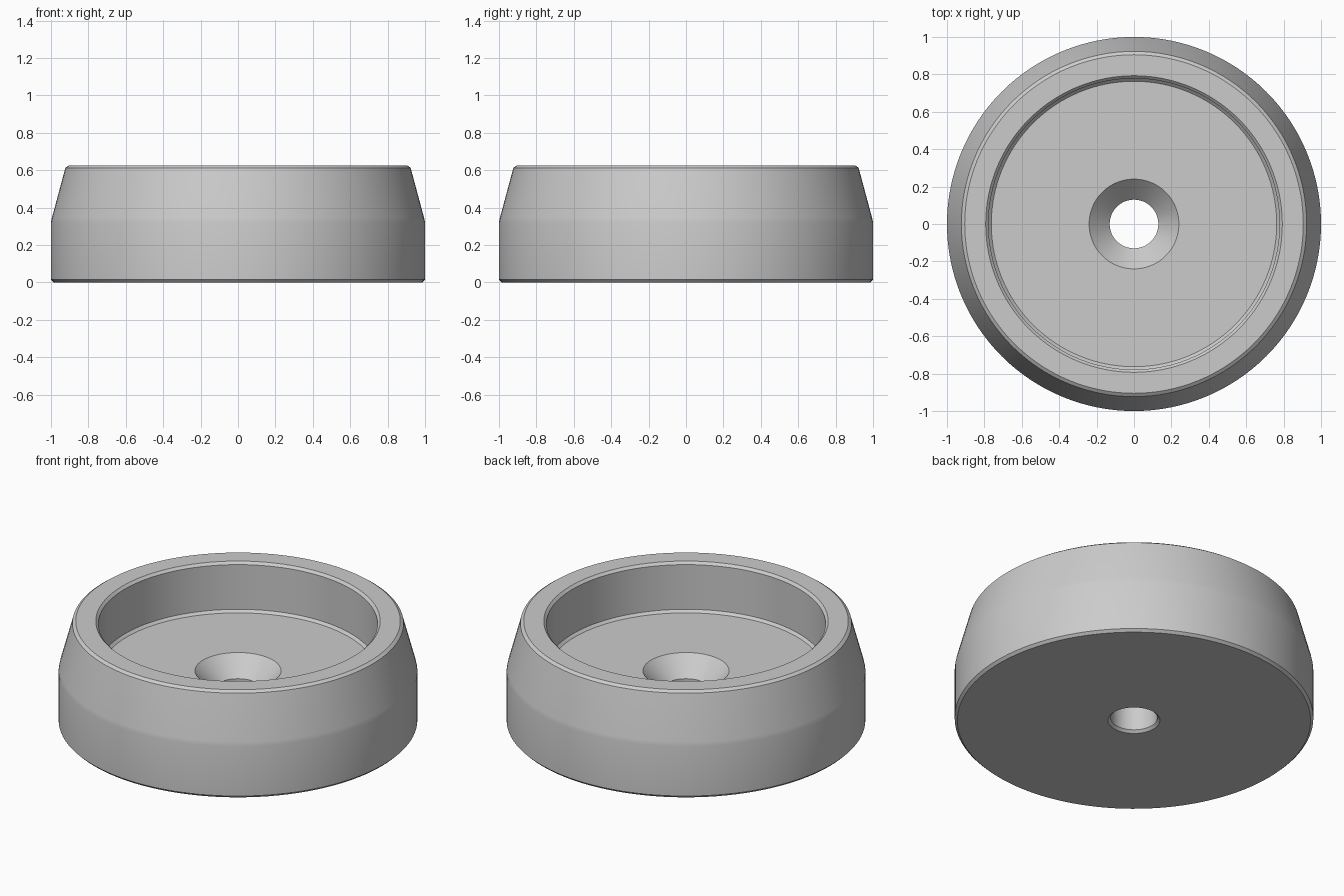
import bpy, bmesh, math

if "Cube" in bpy.data.objects:
    bpy.data.objects.remove(bpy.data.objects["Cube"])

# Single grey material
grey = bpy.data.materials.new("light grey")
grey.diffuse_color = (0.6, 0.6, 0.6, 1)
grey.use_nodes = True
grey.node_tree.nodes["Principled BSDF"].inputs["Base Color"].default_value = grey.diffuse_color

SEGMENTS = 128

# Closed cross-section (radius, height), from the screw hole outward and back
profile = [
    (0.145, 0.0), (0.985, 0.0),                 # underside
    (1.0, 0.015), (1.0, 0.32), (0.995, 0.345),  # bottom chamfer, straight side
    (0.923, 0.612), (0.905, 0.625),             # tapered side, rim chamfer
    (0.793, 0.625), (0.778, 0.61),              # rim, inner chamfer
    (0.778, 0.335), (0.763, 0.32),              # recess wall, floor chamfer
    (0.24, 0.32), (0.13, 0.21),                 # floor, countersink
    (0.13, 0.015),                              # through hole
]


def lathe(name, points, material):
    """Revolve a closed section around z."""
    bm = bmesh.new()
    rings = []
    for i in range(SEGMENTS):
        a = 2 * math.pi * i / SEGMENTS
        rings.append([bm.verts.new((r * math.cos(a), r * math.sin(a), z))
                      for r, z in points])
    n = len(points)
    for i, ring in enumerate(rings):
        nxt = rings[(i + 1) % SEGMENTS]
        for j in range(n):
            k = (j + 1) % n
            bm.faces.new((ring[j], nxt[j], nxt[k], ring[k]))
    bmesh.ops.recalc_face_normals(bm, faces=bm.faces)
    mesh = bpy.data.meshes.new(name)
    bm.to_mesh(mesh)
    bm.free()
    mesh.materials.append(material)
    obj = bpy.data.objects.new(name, mesh)
    bpy.context.collection.objects.link(obj)
    bpy.context.view_layer.objects.active = obj
    obj.select_set(True)
    bpy.ops.object.shade_smooth_by_angle(angle=math.radians(25))
    obj.select_set(False)
    return obj


# Round foot with recess and countersunk screw hole
lathe("round_foot", profile, grey)
